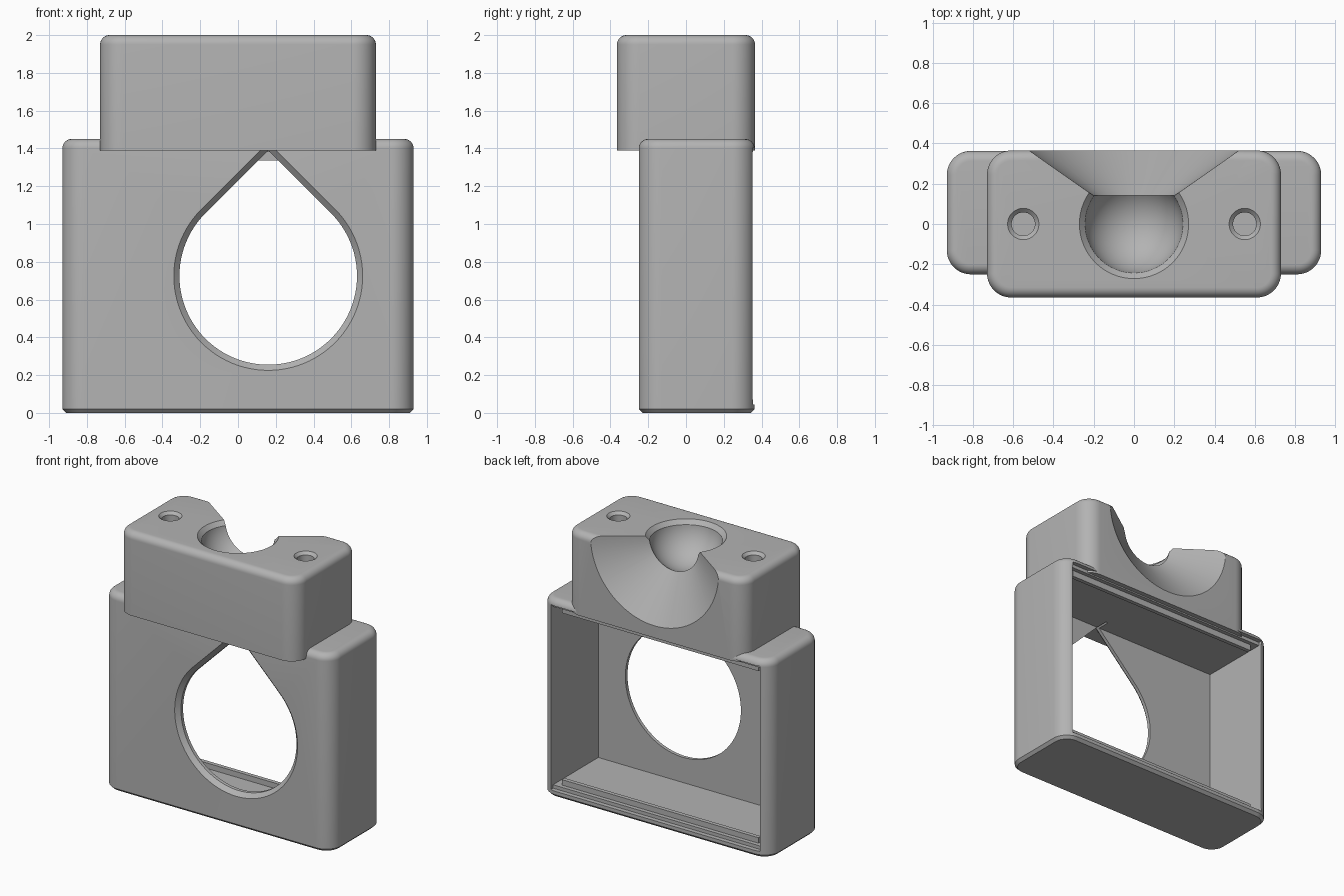
import bpy, bmesh, math
from mathutils import Vector

cube = bpy.data.objects.get("Cube")
if cube:
    bpy.data.objects.remove(cube, do_unlink=True)

grey = bpy.data.materials.new("matte_grey")
grey.use_nodes = True
tone = (0.45, 0.45, 0.45, 1)
grey.diffuse_color = tone
grey.node_tree.nodes["Principled BSDF"].inputs["Base Color"].default_value = tone


def loft(name, rings):
    """Closed solid through a list of equal-length point rings."""
    bm = bmesh.new()
    loops = [[bm.verts.new(p) for p in ring] for ring in rings]
    n = len(loops[0])
    for a, b in zip(loops, loops[1:]):
        for i in range(n):
            j = (i + 1) % n
            bm.faces.new((a[i], a[j], b[j], b[i]))
    bm.faces.new(loops[0][::-1])
    bm.faces.new(loops[-1])
    bmesh.ops.recalc_face_normals(bm, faces=bm.faces)
    mesh = bpy.data.meshes.new(name)
    bm.to_mesh(mesh)
    bm.free()
    mesh.materials.append(grey)
    obj = bpy.data.objects.new(name, mesh)
    bpy.context.collection.objects.link(obj)
    return obj


def rounded_outline(hx, y0, y1, radius, inset, z):
    """Rounded rectangle at height z, shrunk by inset."""
    pts = []
    r = radius - inset
    corners = ((hx, y1), (-hx, y1), (-hx, y0), (hx, y0))
    for k, (x, y) in enumerate(corners):
        cx = x - math.copysign(radius, x)
        cy = y - radius if y == y1 else y + radius
        for i in range(13):
            a = math.radians(90 * k + 7.5 * i)
            pts.append((cx + r * math.cos(a), cy + r * math.sin(a), z))
    return pts


def rounded_block(name, hx, y0, y1, z0, z1, radius, chamfer, fillet):
    """Block with rounded uprights, chamfered foot and filleted top."""
    levels = [(z0, chamfer), (z0 + chamfer, 0)] if chamfer else [(z0, 0)]
    for i in range(9):
        a = math.radians(90 * i / 8)
        levels.append((z1 - fillet + fillet * math.sin(a), fillet * (1 - math.cos(a))))
    return loft(name, [rounded_outline(hx, y0, y1, radius, d, z) for z, d in levels])


def box(name, x0, x1, y0, y1, z0, z1):
    return loft(name, [[(x0, y0, z), (x1, y0, z), (x1, y1, z), (x0, y1, z)] for z in (z0, z1)])


def turned(name, profile, centre, axis="Z", n=64):
    """Round solid from (radius, distance) pairs along an axis."""
    rings = []
    for r, h in profile:
        ring = []
        for i in range(n):
            a = math.tau * i / n
            u, v = r * math.cos(a), r * math.sin(a)
            ring.append(Vector(centre) + Vector((u, v, h) if axis == "Z" else (u, h, v)))
        rings.append(ring)
    return loft(name, rings)


def teardrop(cx, cz, r, y):
    """Circle with a 45 degree pointed top."""
    pts = [(cx + r * math.cos(a), y, cz + r * math.sin(a))
           for a in (math.radians(135 + 270 * i / 72) for i in range(73))]
    return pts + [(cx, y, cz + r * math.sqrt(2))]


def cut(target, *cutters):
    bpy.context.view_layer.objects.active = target
    for cutter in cutters:
        mod = target.modifiers.new("cut", 'BOOLEAN')
        mod.operation = 'DIFFERENCE'
        mod.solver = 'EXACT'
        mod.object = cutter
        bpy.ops.object.modifier_apply(modifier=mod.name)
        bpy.data.objects.remove(cutter, do_unlink=True)


# Main housing: hollow, open at the back, teardrop window in the front
housing = rounded_block("housing", 0.93, -0.25, 0.363, 0, 1.45, 0.12, 0.02, 0.05)
window = loft("window_cutter", [teardrop(0.16, 0.725, r, y) for r, y in
                                ((0.52, -0.27), (0.47, -0.22), (0.47, -0.1))])
cut(housing,
    box("cavity_cutter", -0.85, 0.85, -0.195, 0.5, 0.07, 1.38),
    box("lid_rebate_cutter", -0.85, 0.85, 0.33, 0.5, 0.045, 1.405),
    box("side_trim_cutter", -1, 1, 0.353, 0.5, 0.07, 1.38),
    window)

# Rails that hold the back lid
for name, z0, z1 in (("floor_rail", 0.06, 0.11), ("ceiling_rail", 1.335, 1.385)):
    box(name, -0.8, 0.8, 0.27, 0.3, z0, z1)

# Upper mounting block with ball socket, flared slot and screw holes
mount = rounded_block("mounting_block", 0.73, -0.365, 0.365, 1.39, 2, 0.12, 0, 0.05)
R = 0.245
half_ball = [(R * math.sin(math.radians(a)), -R * math.cos(math.radians(a)))
             for a in range(3, 91, 3)]
cut(mount,
    turned("socket_cutter", half_ball + [(R, 0.1)], (0, 0, 2)),
    turned("socket_rim_cutter", [(0.22, -0.055), (0.29, 0.02)], (0, 0, 2)),
    turned("flare_cutter", [(0.003, 0.002), (0.714, 0.5)], (0, 0, 2), "Y", 96))
for side in (-1, 1):
    cut(mount, turned("screw_cutter", [(0.058, -0.4), (0.058, -0.02), (0.098, 0.02)],
                      (side * 0.55, 0, 2), n=32))

# Smooth shading with crisp edges
bpy.ops.object.select_all(action='DESELECT')
for obj in (housing, mount):
    obj.select_set(True)
bpy.context.view_layer.objects.active = housing
bpy.ops.object.shade_smooth_by_angle(angle=math.radians(30))
